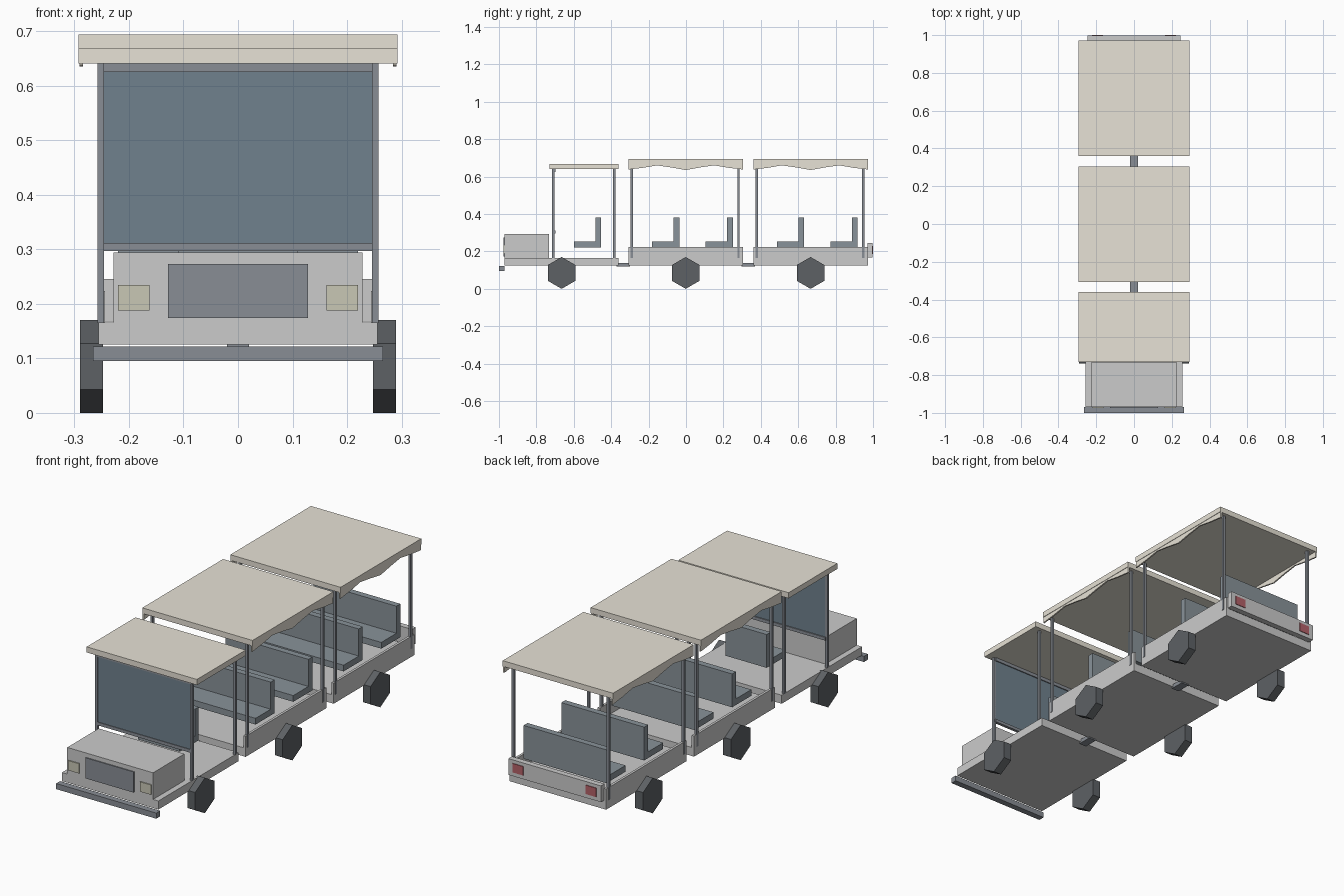
import bpy, bmesh, math

if "Cube" in bpy.data.objects:
    bpy.data.objects.remove(bpy.data.objects["Cube"])


def material(name, rgb):
    m = bpy.data.materials.new(name)
    m.diffuse_color = (*rgb, 1)
    m.use_nodes = True
    m.node_tree.nodes["Principled BSDF"].inputs["Base Color"].default_value = m.diffuse_color
    return m


CANVAS = material("canvas", (0.80, 0.76, 0.67))
DARK = material("dark_trim", (0.25, 0.27, 0.30))
SEAT = material("seat_vinyl", (0.25, 0.29, 0.32))
GLASS = material("glass", (0.16, 0.22, 0.27))
RUBBER = material("rubber", (0.11, 0.12, 0.13))
LAMP = material("lamp", (0.58, 0.57, 0.46))
RED = material("red_lamp", (0.45, 0.12, 0.14))


def finish(name, bm, mat):
    bmesh.ops.recalc_face_normals(bm, faces=bm.faces)
    me = bpy.data.meshes.new(name)
    bm.to_mesh(me)
    bm.free()
    if mat:
        me.materials.append(mat)
    ob = bpy.data.objects.new(name, me)
    bpy.context.collection.objects.link(ob)
    return ob


def box(name, x, y, z, mat=None):
    """Box from (min, max) ranges."""
    bm = bmesh.new()
    bmesh.ops.create_cube(bm, size=1)
    for v in bm.verts:
        v.co = [r[0] if c < 0 else r[1] for c, r in zip(v.co, (x, y, z))]
    return finish(name, bm, mat)


def pair(name, x, y, z, mat=None):
    """The same box on both sides of the vehicle."""
    box(name + "_right", x, y, z, mat)
    box(name + "_left", (-x[1], -x[0]), y, z, mat)


def prism(name, profile, x0, x1, mat):
    """Extrude a (y, z) profile along x."""
    bm = bmesh.new()
    face = bm.faces.new([bm.verts.new((x0, y, z)) for y, z in profile])
    ext = bmesh.ops.extrude_face_region(bm, geom=[face])
    for v in ext["geom"]:
        if isinstance(v, bmesh.types.BMVert):
            v.co.x = x1
    return finish(name, bm, mat)


def seat(name, y, w):
    """L-shaped bench, y is its front edge."""
    z = 0.222
    prism(name, [(y, z), (y + .145, z), (y + .145, .382), (y + .115, .382),
                 (y + .115, z + .03), (y, z + .03)], -w, w, SEAT)


def wheels(name, y):
    for side, x in (("right", .248), ("left", -.29)):
        hexagon = [(y + .085 * math.sin(k * math.pi / 3),
                    .085 + .085 * math.cos(k * math.pi / 3)) for k in range(6)]
        prism(f"{name}_{side}", hexagon, x, x + .042, RUBBER)


def posts(name, ys, top):
    for i, y in enumerate(ys):
        pair(f"{name}_{i}", (.246, .258), (y - .006, y + .006), (.165, top), DARK)


# Tractor unit
box("tractor_deck", (-.256, .256), (-.97, -.36), (.125, .166))
box("hood", (-.228, .228), (-.97, -.732), (.166, .294))
box("front_bumper", (-.266, .266), (-1, -.97), (.095, .122), DARK)
box("grille", (-.128, .128), (-.975, -.968), (.174, .273), DARK)
pair("headlight", (.162, .22), (-.975, -.968), (.188, .235), LAMP)
posts("tractor_post", (-.71, -.383), .645)
box("windshield", (-.247, .247), (-.71, -.704), (.312, .625), GLASS)
box("windshield_lower_bar", (-.25, .25), (-.713, -.699), (.297, .312), DARK)
box("windshield_upper_bar", (-.25, .25), (-.713, -.699), (.625, .641), DARK)
box("tractor_roof", (-.293, .293), (-.73, -.36), (.641, .668), CANVAS)
seat("driver_seat", -.60, .11)
wheels("tractor_wheel", -.665)

# Two passenger cars
for n, (y0, y1) in enumerate(((-.308, .305), (.36, .972)), 1):
    car = f"car_{n}"
    mid = (y0 + y1) / 2
    q = (y1 - y0) / 4
    box(car + "_deck", (-.256, .256), (y0, y1), (.125, .166))
    pair(car + "_side_wall", (.244, .256), (y0, y1), (.166, .224))
    posts(car + "_post", (y0 + .018, y1 - .024), .668)
    box(car + "_roof", (-.293, .293), (y0, y1), (.667, .694), CANVAS)
    # scalloped side valances
    edge = [(y0, .638), (y0 + q * .5, .647), (y0 + q, .66), (mid - q * .5, .649),
            (mid, .635), (mid + q * .5, .649), (mid + q, .66),
            (y1 - q * .5, .647), (y1, .638), (y1, .668), (y0, .668)]
    prism(car + "_valance_right", edge, .284, .291, CANVAS)
    prism(car + "_valance_left", edge, -.291, -.284, CANVAS)
    seat(car + "_front_seat", y0 + .127, .22)
    seat(car + "_rear_seat", y0 + .413, .22)
    wheels(car + "_wheel", mid)
    # coupling to the unit ahead
    yc = y0 - .027
    box(car + "_coupling", (-.02, .02), (yc - .036, yc + .036), (.119, .138), DARK)

# Tail panel and lamps
box("tail_panel", (-.246, .246), (.97, .997), (.168, .246))
pair("tail_light", (.165, .222), (.99, 1.0), (.187, .23), RED)
